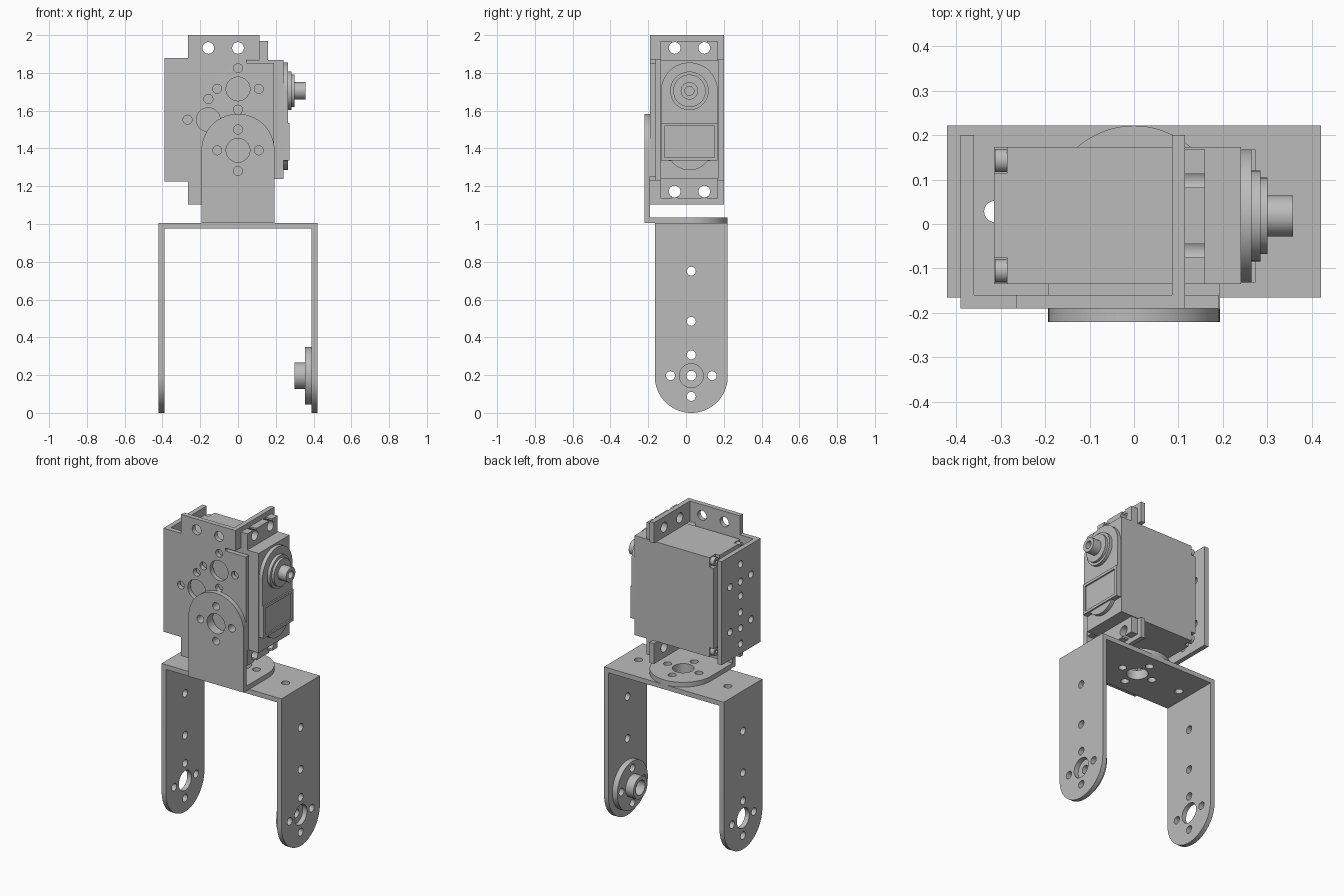
import bpy, bmesh
from math import sin, cos, pi

cube = bpy.data.objects.get("Cube")
if cube:
    bpy.data.objects.remove(cube, do_unlink=True)

grey = bpy.data.materials.new("plain grey")
grey.use_nodes = True
colour = (0.5, 0.5, 0.5, 1)
grey.diffuse_color = colour
grey.node_tree.nodes["Principled BSDF"].inputs["Base Color"].default_value = colour

parts = []
# how a profile point (u, v) and depth w map to space for each extrusion axis
PLACE = {"x": lambda u, v, w: (w, u, v),
         "y": lambda u, v, w: (u, w, v),
         "z": lambda u, v, w: (u, v, w)}


def arc(u, v, r, start, end, n):
    return [(u + r * cos(start + (end - start) * i / n),
             v + r * sin(start + (end - start) * i / n)) for i in range(n + 1)]


def circle(u, v, r, n=40):
    return arc(u, v, r, 0, 2 * pi, n)[:-1]


def rect(u0, u1, v0, v1):
    return [(u0, v0), (u1, v0), (u1, v1), (u0, v1)]


def horn_holes(u, v, big=0.063, small=0.024, d=0.11):
    """A large centre hole with four screw holes around it."""
    ring = [(d, 0), (-d, 0), (0, d), (0, -d)]
    return [circle(u, v, big)] + [circle(u + a, v + b, small, 20) for a, b in ring]


def plate(name, axis, lo, hi, outline, holes=()):
    """Extrude a flat outline with holes along an axis, from lo to hi."""
    curve = bpy.data.curves.new(name, "CURVE")
    curve.dimensions = "2D"
    curve.fill_mode = "BOTH"
    curve.extrude = (hi - lo) / 2
    for loop in [outline, *holes]:
        spline = curve.splines.new("POLY")
        spline.points.add(len(loop) - 1)
        for point, (u, v) in zip(spline.points, loop):
            point.co = (u, v, 0, 1)
        spline.use_cyclic_u = True
    temp = bpy.data.objects.new("temp", curve)
    bpy.context.scene.collection.objects.link(temp)
    deps = bpy.context.evaluated_depsgraph_get()
    mesh = bpy.data.meshes.new_from_object(temp.evaluated_get(deps))
    bpy.data.objects.remove(temp, do_unlink=True)
    bpy.data.curves.remove(curve)

    bm = bmesh.new()
    bm.from_mesh(mesh)
    for vert in bm.verts:
        u, v, w = vert.co
        vert.co = PLACE[axis](u, v, w + (lo + hi) / 2)
    bmesh.ops.remove_doubles(bm, verts=bm.verts, dist=0.0002)
    bmesh.ops.recalc_face_normals(bm, faces=bm.faces)
    bm.to_mesh(mesh)
    bm.free()
    mesh.name = name
    mesh.materials.clear()
    mesh.materials.append(grey)
    obj = bpy.data.objects.new(name, mesh)
    bpy.context.scene.collection.objects.link(obj)
    parts.append(obj)


# long U bracket: two round-ended legs and a top web
CY, R, T = 0.028, 0.193, 0.03
for side, x in (("left", 0.39), ("right", -0.42)):
    outline = arc(CY, R, R, pi, 2 * pi, 40) + [(CY + R, 1.005), (CY - R, 1.005)]
    holes = horn_holes(CY, 0.197) + [circle(CY, z, 0.024, 20) for z in (0.485, 0.75)]
    plate(side + "_leg", "x", x, x + T, outline, holes)
plate("leg_web", "z", 0.975, 1.005, rect(-0.39, 0.39, CY - R, CY + R),
      horn_holes(0, CY) + [circle(x, CY, 0.024, 20) for x in (-0.313, 0.313)])

# bearing hub inside the left leg
plate("hub_disc", "x", 0.355, 0.39, circle(CY, 0.197, 0.153, 64),
      horn_holes(CY, 0.197, big=0.026))
plate("hub_boss", "x", 0.30, 0.355, circle(CY, 0.197, 0.07), [circle(CY, 0.197, 0.046)])

# L bracket joining the legs to the motor cradle
plate("joint_upright", "y", -0.22, -0.19,
      [(-R, 1.005), (R, 1.005)] + arc(0, 1.39, R, 0, pi, 40), horn_holes(0, 1.39))
plate("joint_foot", "z", 1.005, 1.035,
      [(-R, -0.19), (R, -0.19)] + arc(0, CY, R, 0, pi, 40), horn_holes(0, CY))

# motor cradle: front plate with relief slots, symmetric about its mid height
MID = 1.552
half = [(0.19, 0.30), (0.045, 0.30), (0.045, 0.318), (0.115, 0.318),
        (0.115, 0.448), (-0.265, 0.448), (-0.265, 0.328), (-0.39, 0.328)]
outline = [(x, MID + z) for x, z in half] + [(x, MID - z) for x, z in reversed(half)]
# small holes of neighbouring patterns, leaving out those that would collide
holes = horn_holes(0, 1.715) + [circle(-0.157, MID, 0.063)]
holes += [circle(x, z, 0.024, 20) for x, z in
          ((-0.267, MID), (-0.157, MID + 0.11), (-0.157, MID - 0.11), (-0.047, MID))]
holes += [circle(0, 1.39, 0.063)]
holes += [circle(x, z, 0.024, 20) for x, z in ((-0.11, 1.39), (0.11, 1.39), (0, 1.28), (0, 1.5))]
holes += [circle(x, MID + s * 0.38, 0.031, 24) for x in (-0.157, 0) for s in (-1, 1)]
plate("cradle_front", "y", -0.19, -0.16, outline, holes)

holes = [circle(0.01, MID + dz, 0.022, 20) for dz in (0.24, 0.13, 0.04, -0.065, -0.165, -0.265)]
holes += [circle(0.01 + dy, MID + dz, 0.022, 20) for dy in (-0.105, 0.105) for dz in (0.135, -0.15)]
plate("cradle_side", "x", -0.39, -0.36, rect(-0.16, 0.2, MID - 0.328, MID + 0.328), holes)

# mounting tabs of the cradle and slotted ears of the motor
BOLTS = (-0.06, 0.097)
for name, s in (("upper", 1), ("lower", -1)):
    bolt_z = MID + s * 0.38
    plate(name + "_cradle_tab", "x", 0.085, 0.115,
          rect(-0.16, 0.2, MID + s * 0.318, MID + s * 0.448),
          [circle(y, bolt_z, 0.031, 24) for y in BOLTS])
    end, root = MID + s * 0.418, MID + s * 0.315
    ear = [(0.168, root), (0.168, end)]
    for y in reversed(BOLTS):
        turn = arc(y, bolt_z, 0.031, s * pi / 3, -s * 4 * pi / 3, 24)
        ear += [(y + 0.0155, end)] + turn + [(y - 0.0155, end)]
    ear += [(-0.135, end), (-0.135, root)]
    plate(name + "_motor_ear", "x", 0.115, 0.16, ear)

# motor case with notched rear corners holding screws
Y0, Y1, Z0, Z1, N = -0.135, 0.173, MID - 0.315, MID + 0.315, 0.06
plate("motor_case", "x", -0.285, 0.24, rect(Y0, Y1, Z0, Z1))
plate("motor_rear_cap", "x", -0.315, -0.285, [
    (Y0 + N, Z0), (Y1 - N, Z0), (Y1 - N, Z0 + N), (Y1, Z0 + N),
    (Y1, Z1 - N), (Y1 - N, Z1 - N), (Y1 - N, Z1), (Y0 + N, Z1),
    (Y0 + N, Z1 - N), (Y0, Z1 - N), (Y0, Z0 + N), (Y0 + N, Z0 + N)])
for y in (Y0 + N / 2, Y1 - N / 2):
    for z in (Z0 + N / 2, Z1 - N / 2):
        plate("case_screw", "x", -0.313, -0.285, circle(y, z, 0.026, 24),
              [circle(y, z, 0.012, 6)])

# gear cover, raised panel and stepped output shaft
SY, SZ = 0.018, 1.705
outline = arc(SY, SZ, 0.15, 0, pi, 40) + [(SY - 0.15, 1.335), (SY - 0.115, 1.335)]
outline += arc(SY, 1.405, 0.12, pi * 1.2, pi * 1.8, 20) + [(SY + 0.115, 1.335), (SY + 0.15, 1.335)]
plate("gear_cover", "x", 0.24, 0.264, outline)
plate("panel_frame", "x", 0.264, 0.273, rect(SY - 0.15, SY + 0.15, 1.335, 1.535),
      [rect(SY - 0.133, SY + 0.133, 1.352, 1.518)])
for name, x0, x1, r in (("bearing_step", 0.264, 0.284, 0.102), ("bearing_cap", 0.284, 0.30, 0.086)):
    plate(name, "x", x0, x1, circle(SY, SZ, r, 56))
plate("output_shaft", "x", 0.30, 0.357, circle(SY, SZ, 0.046), [circle(SY, SZ, 0.024, 24)])

# smooth the round walls, keep the edges sharp
bpy.ops.object.select_all(action="DESELECT")
for obj in parts:
    obj.select_set(True)
bpy.context.view_layer.objects.active = parts[0]
bpy.ops.object.shade_smooth_by_angle(angle=pi / 6)
